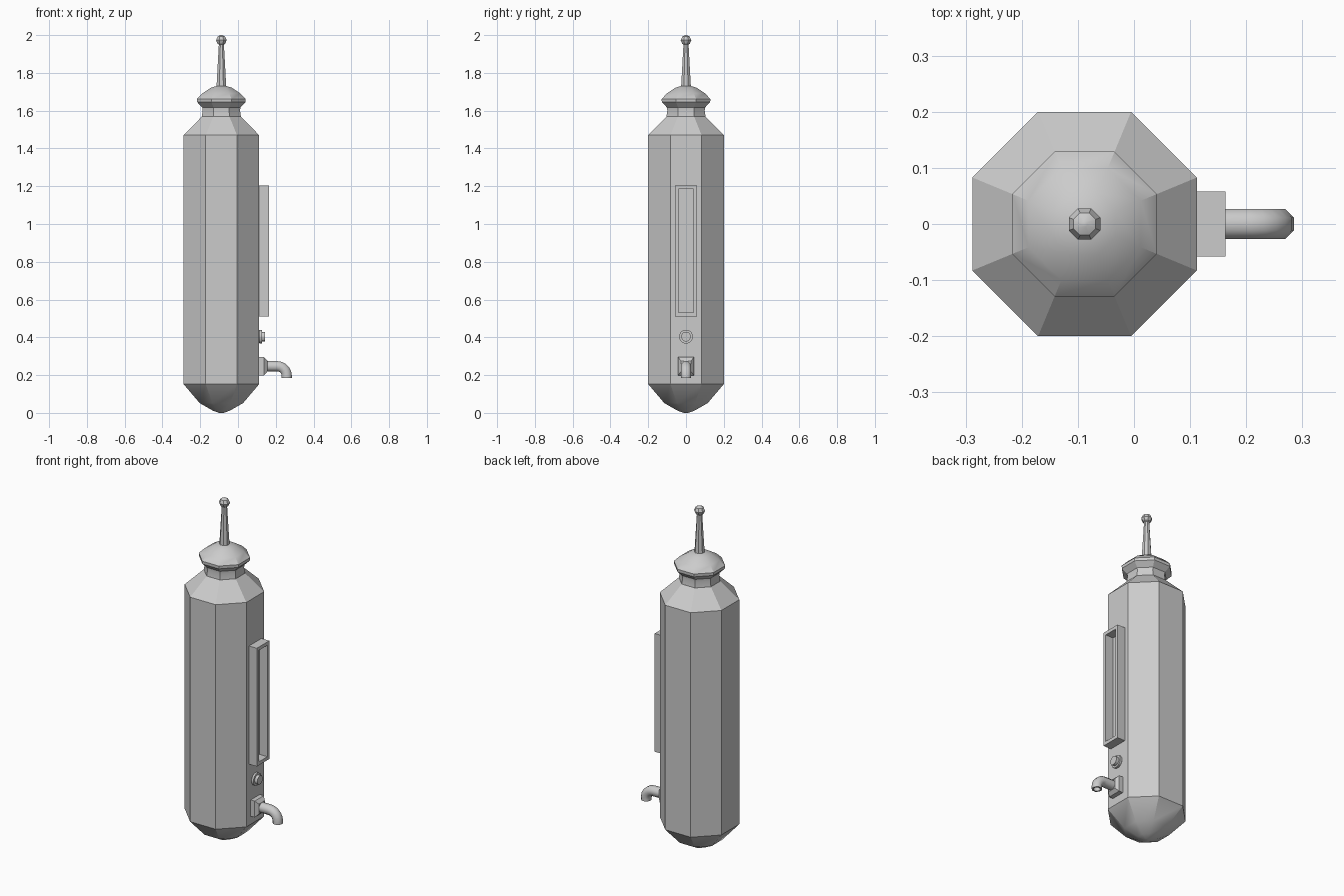
import bpy, bmesh
from math import cos, sin, pi, radians
from mathutils import Vector

if "Cube" in bpy.data.objects:
    bpy.data.objects.remove(bpy.data.objects["Cube"])

X, Y, Z = Vector((1, 0, 0)), Vector((0, 1, 0)), Vector((0, 0, 1))
AXIS = -0.088    # centre line of the body
FACE = AXIS + 0.2  # flat body side carrying the fittings


def ring(c, u, v, a, b=None, n=8):
    """Regular n-gon with flats facing u and v; a, b are the half widths."""
    b = a if b is None else b
    k = 1 / cos(pi / n)
    ang = [2 * pi * (i + 0.5) / n for i in range(n)]
    return [Vector(c) + u * (a * k * cos(t)) + v * (b * k * sin(t)) for t in ang]


def loft(name, rings, angle=30, cap=True):
    bm = bmesh.new()
    rows = [[bm.verts.new(p) for p in r] for r in rings]
    n = len(rows[0])
    for lo, hi in zip(rows, rows[1:]):
        for i in range(n):
            j = (i + 1) % n
            bm.faces.new((lo[i], lo[j], hi[j], hi[i]))
    if cap:
        bm.faces.new(rows[0][::-1])
        bm.faces.new(rows[-1])
    bmesh.ops.remove_doubles(bm, verts=bm.verts, dist=1e-5)
    bmesh.ops.recalc_face_normals(bm, faces=bm.faces)
    me = bpy.data.meshes.new(name)
    bm.to_mesh(me)
    bm.free()
    ob = bpy.data.objects.new(name, me)
    bpy.context.collection.objects.link(ob)
    bpy.ops.object.select_all(action='DESELECT')
    ob.select_set(True)
    bpy.context.view_layer.objects.active = ob
    bpy.ops.object.shade_smooth_by_angle(angle=radians(angle))
    return ob


def lathe(name, profile):
    return loft(name, [ring((AXIS, 0, z), X, Y, r) for r, z in profile])


# Octagonal tank with pointed base and sloped shoulder
lathe("tank_body", [(0.012, 0), (0.045, 0.012), (0.115, 0.052), (0.2, 0.152),
                    (0.2, 1.47), (0.104, 1.568), (0.06, 1.568)])

# Waisted neck and mushroom cap
lathe("cap", [(0.104, 1.565), (0.099, 1.60), (0.101, 1.617), (0.128, 1.645),
              (0.129, 1.662), (0.10, 1.692), (0.055, 1.722), (0.02, 1.732)])

# Finial spike with ball
lathe("finial_spike", [(0.026, 1.722), (0.013, 1.96)])
lathe("finial_ball", [(0.008, 1.946)] +
      [(0.028 * sin(t), 1.973 - 0.027 * cos(t)) for t in (pi / 4, pi / 2, 3 * pi / 4)] +
      [(0.005, 2.0)])

# Tall gauge frame, open to the tank side
mid = 0.858
loft("gauge_frame", [ring((x, 0, mid), Y, Z, a, b, 4) for x, a, b in
                     [(FACE - 0.005, 0.058, 0.347), (0.163, 0.058, 0.347),
                      (0.163, 0.040, 0.327), (FACE - 0.005, 0.040, 0.327)]], cap=False)

# Stepped round button
loft("button", [ring((x, 0, 0.404), Y, Z, r, n=12) for x, r in
                [(FACE - 0.005, 0.030), (0.114, 0.036), (0.126, 0.036),
                 (0.126, 0.025), (0.143, 0.025)]])

# Tap mounting plate with tapered front
loft("tap_plate", [ring((x, 0, 0.247), Y, Z, a, b, 4) for x, a, b in
                   [(FACE - 0.005, 0.042, 0.048), (0.138, 0.042, 0.048),
                    (0.155, 0.027, 0.029)]])

# Bent spout, hollow at the mouth
R = 0.05
spout = [ring((0.14, 0, 0.247), Y, Z, 0.027)]
for i in range(6):
    t = pi / 2 * i / 5
    out = X * sin(t) + Z * cos(t)
    spout.append(ring(Vector((0.208, 0, 0.247 - R)) + out * R, Y, out, 0.027))
mouth = (0.258, 0, 0.184)
spout += [ring(mouth, Y, X, 0.027), ring(mouth, Y, X, 0.018),
          ring((0.258, 0, 0.215), Y, X, 0.018)]
loft("tap_spout", spout, angle=50)
